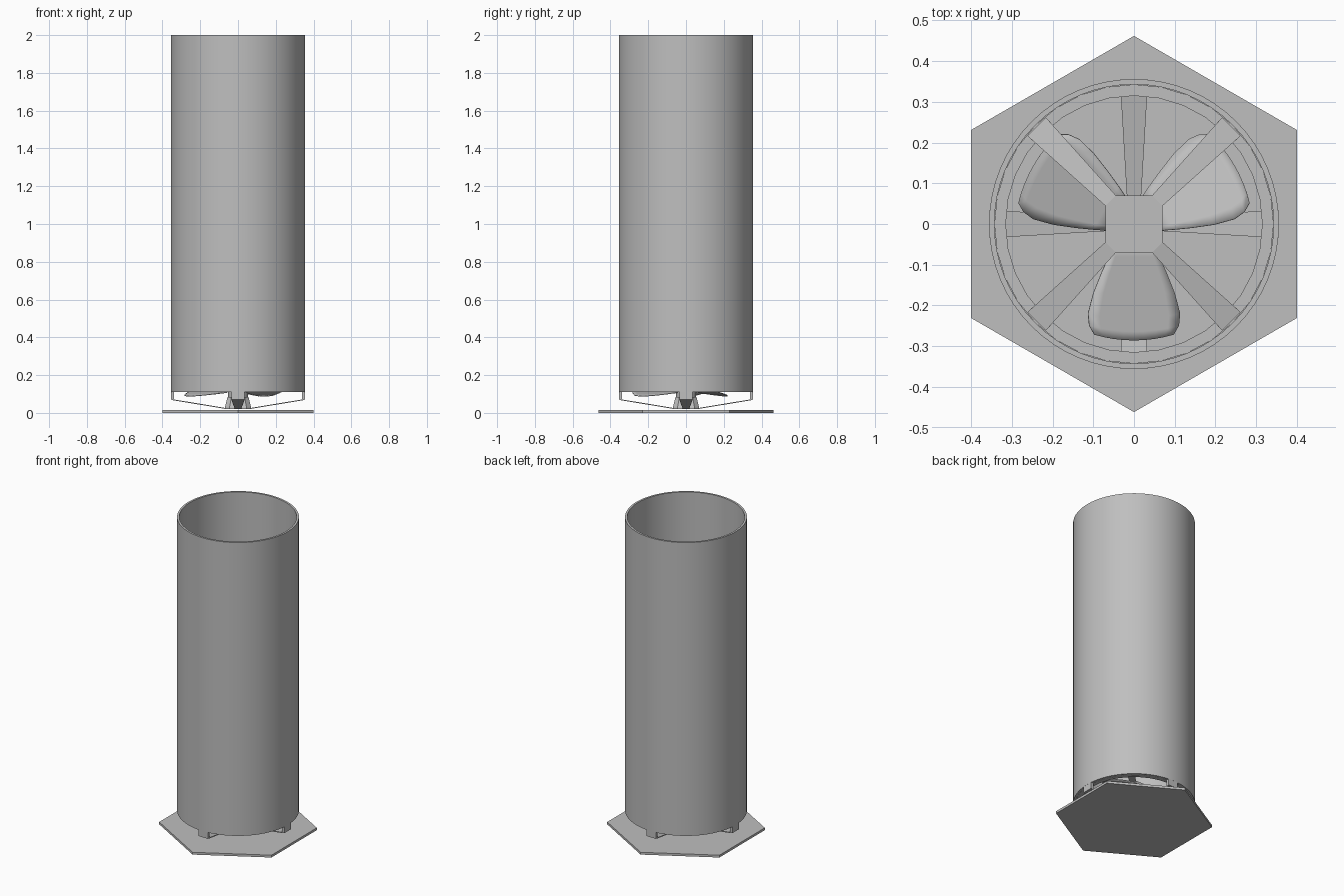
import bpy, bmesh, math

if "Cube" in bpy.data.objects:
    bpy.data.objects.remove(bpy.data.objects["Cube"])

mat = bpy.data.materials.new("light grey")
mat.diffuse_color = (0.52, 0.52, 0.52, 1)
mat.use_nodes = True
mat.node_tree.nodes["Principled BSDF"].inputs["Base Color"].default_value = mat.diffuse_color


def make(name, verts, faces, smooth=False):
    me = bpy.data.meshes.new(name)
    me.from_pydata(verts, [], faces)
    bm = bmesh.new()
    bm.from_mesh(me)
    bmesh.ops.recalc_face_normals(bm, faces=bm.faces)
    bm.to_mesh(me)
    bm.free()
    me.materials.append(mat)
    ob = bpy.data.objects.new(name, me)
    bpy.context.collection.objects.link(ob)
    if smooth:
        bpy.ops.object.select_all(action='DESELECT')
        ob.select_set(True)
        bpy.context.view_layer.objects.active = ob
        bpy.ops.object.shade_smooth_by_angle(angle=math.radians(35))
    return ob


def loft(name, loops, closed=False, smooth=False):
    """Bridge rings of points; cap the ends, or close the strip into a tube."""
    n, m = len(loops[0]), len(loops)
    verts = [p for l in loops for p in l]
    faces = [(i*n + j, i*n + (j+1) % n, (i+1) % m*n + (j+1) % n, (i+1) % m*n + j)
             for i in range(m if closed else m-1) for j in range(n)]
    if not closed:
        faces += [tuple(range(n)), tuple(range((m-1)*n, m*n))]
    return make(name, verts, faces, smooth)


def circle(r, z, n, start=0.0):
    return [(r*math.cos(start + 2*math.pi*i/n), r*math.sin(start + 2*math.pi*i/n), z)
            for i in range(n)]


def pipe(name, r0, r1, z0, z1, n):
    return loft(name, [circle(r, z, n) for r, z in
                       ((r0, z0), (r1, z0), (r1, z1), (r0, z1))], True, True)


def cut_square(h, c, z):
    """Square with cut corners."""
    return [(x, y, z) for x, y in ((h, -c), (h, c), (c, h), (-c, h),
                                   (-h, c), (-h, -c), (-c, -h), (c, -h))]


def polar(a, r, t, z):
    """Point at distance r along direction a, shifted t sideways."""
    return (r*math.cos(a) - t*math.sin(a), r*math.sin(a) + t*math.cos(a), z)


def bar(name, a, stations):
    """Radial bar through stations (r, half width, z bottom, z top)."""
    return loft(name, [[polar(a, r, -w, z0), polar(a, r, w, z0),
                        polar(a, r, w, z1), polar(a, r, -w, z1)]
                       for r, w, z0, z1 in stations])


# hexagonal base plate and tall open tube
loft("base_plate", [circle(0.462, z, 6, math.pi/2) for z in (0, 0.015)])
pipe("tube", 0.343, 0.356, 0.11, 2.0, 64)

# fan housing ring inside the foot of the tube
pipe("fan_ring", 0.315, 0.343, 0.11, 0.165, 32)

# hub: lower cap, motor body and upper cap
loft("lower_hub", [cut_square(0.07, 0.045, 0.02), cut_square(0.07, 0.045, 0.028),
                   cut_square(0.055, 0.035, 0.085)])
loft("motor", [circle(0.052, z, 24) for z in (0.08, 0.16)], smooth=True)
loft("upper_hub", [cut_square(0.055, 0.035, 0.155), cut_square(0.07, 0.045, 0.212),
                   cut_square(0.07, 0.045, 0.22)])

# lower struts with legs on the axes, upper struts on the diagonals
for k in range(4):
    a = k*math.pi/2
    bar("lower_strut", a, [(0.06, 0.017, 0.02, 0.025), (0.345, 0.034, 0.067, 0.072)])
    bar("lower_leg", a, [(0.338, 0.034, 0.067, 0.112), (0.355, 0.034, 0.07, 0.112)])
    d = a + math.pi/4
    bar("upper_strut", d, [(0.08, 0.018, 0.215, 0.22), (0.338, 0.032, 0.168, 0.173)])
    bar("upper_leg", d, [(0.322, 0.032, 0.13, 0.171), (0.338, 0.032, 0.13, 0.171)])

# three pitched fan blades: (radius, half width)
rows = ((0.045, 0.045), (0.08, 0.062), (0.12, 0.08), (0.17, 0.1), (0.22, 0.113),
        (0.25, 0.11), (0.272, 0.097))
cols = 8
for k in range(3):
    a = math.radians(-90 + 120*k)
    verts = []
    for r, w in rows:
        for j in range(cols + 1):
            s = 2*j/cols - 1
            rr = r + (0.014*(1 - s*s) if r > 0.2 else 0)
            verts.append(polar(a, rr, s*w, 0.12 - 0.28*s*w))
    n = cols + 1
    faces = [(i*n + j, i*n + j + 1, (i+1)*n + j + 1, (i+1)*n + j)
             for i in range(len(rows) - 1) for j in range(cols)]
    blade = make("fan_blade", verts, faces, True)
    mod = blade.modifiers.new("thickness", 'SOLIDIFY')
    mod.thickness = 0.004
    mod.offset = 0
